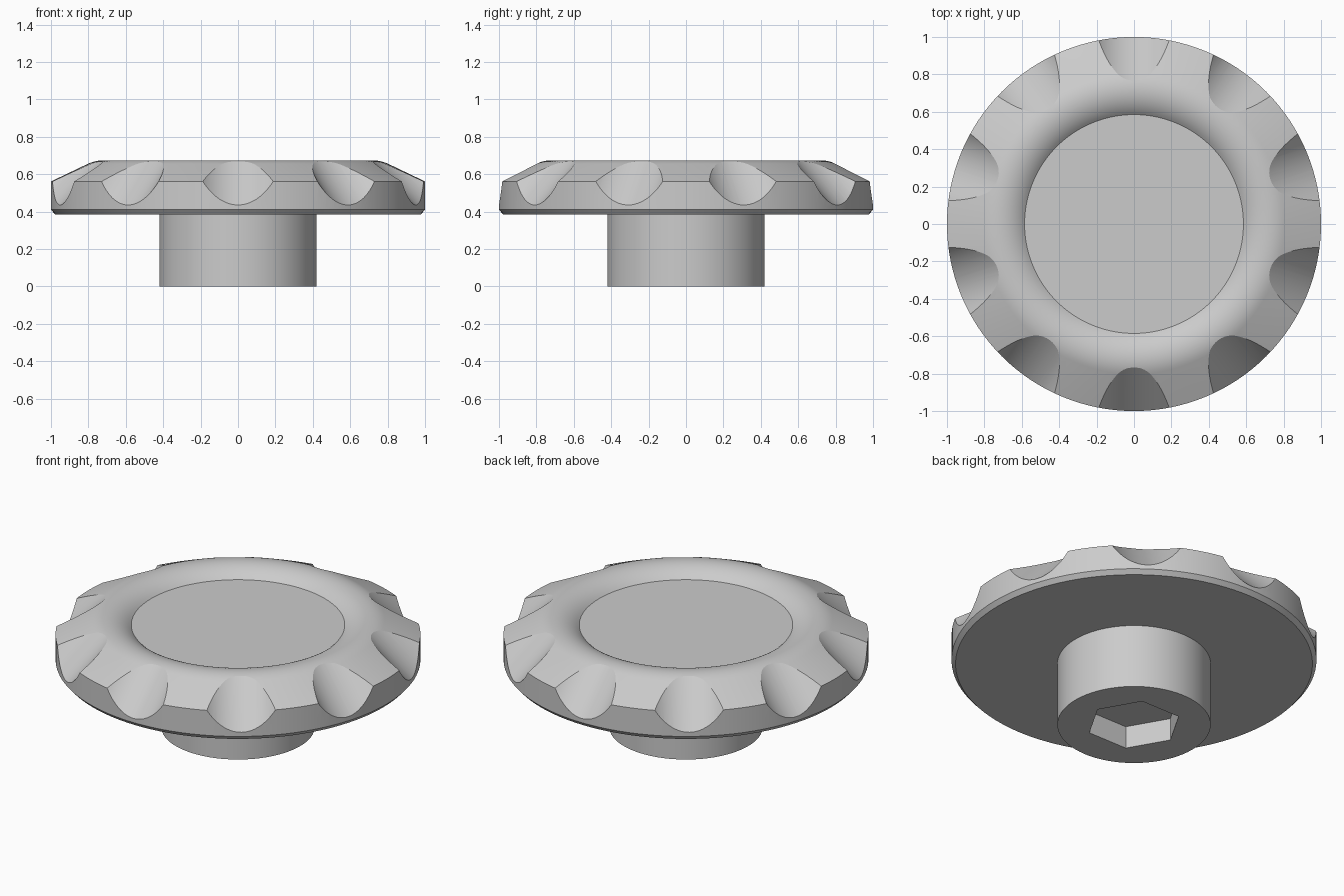
import bpy, bmesh, math
from mathutils import Matrix, Vector

if "Cube" in bpy.data.objects:
    bpy.data.objects.remove(bpy.data.objects["Cube"])

SEG = 128
NOTCHES = 10


def make_object(name, bm):
    bmesh.ops.recalc_face_normals(bm, faces=bm.faces)
    mesh = bpy.data.meshes.new(name)
    bm.to_mesh(mesh)
    bm.free()
    obj = bpy.data.objects.new(name, mesh)
    bpy.context.collection.objects.link(obj)
    return obj


def lathe(name, profile):
    """Revolve (radius, z) points around z and cap both ends."""
    bm = bmesh.new()
    rings = []
    for r, z in profile:
        rings.append([bm.verts.new((r * math.cos(a), r * math.sin(a), z))
                      for a in (2 * math.pi * i / SEG for i in range(SEG))])
    for low, high in zip(rings, rings[1:]):
        for i in range(SEG):
            j = (i + 1) % SEG
            bm.faces.new((low[i], low[j], high[j], high[i]))
    bm.faces.new(rings[0][::-1])
    bm.faces.new(rings[-1])
    return make_object(name, bm)


def cut(target, cutter):
    """Subtract the cutter, then remove it."""
    cutter.hide_render = True
    mod = target.modifiers.new("cut", 'BOOLEAN')
    mod.operation = 'DIFFERENCE'
    mod.solver = 'EXACT'
    mod.object = cutter
    bpy.context.view_layer.objects.active = target
    bpy.ops.object.modifier_apply(modifier=mod.name)
    bpy.data.objects.remove(cutter)


# Knob body: stem, chamfered rim, sloped shoulder, rounded crest, sunken flat top
profile = [(0.42, 0), (0.42, 0.385), (0.978, 0.385), (1, 0.41), (1, 0.561)]
crest_r, crest_z, arc = 0.72, 0.674, 0.193
for k in range(15):
    t = math.radians(25.5 - k * (25.5 + 44.4) / 14)
    profile.append((crest_r + arc * math.sin(t), crest_z - arc * (1 - math.cos(t))))
knob = lathe("knob", profile)

# Finger notches: tilted cylinders around the rim
R = 0.27
bm = bmesh.new()
offset = R / math.sqrt(2)
for i in range(NOTCHES):
    place = (Matrix.Rotation(math.radians(18 + 36 * i), 4, 'Z')
             @ Matrix.Translation(Vector((1 + offset, 0, 0.435 + offset)))
             @ Matrix.Rotation(math.radians(-45), 4, 'Y'))
    bmesh.ops.create_cone(bm, cap_ends=True, segments=96, radius1=R, radius2=R,
                          depth=0.8, matrix=place)
cut(knob, make_object("notch_cutter", bm))

# Hexagonal socket in the underside of the stem
bm = bmesh.new()
bmesh.ops.create_cone(bm, cap_ends=True, segments=6, radius1=0.26, radius2=0.26, depth=0.27)
bmesh.ops.rotate(bm, verts=bm.verts, matrix=Matrix.Rotation(math.radians(30), 3, 'Z'))
# turn so that one corner points along x
corner = max(bm.verts, key=lambda v: v.co.x)
turn = -math.atan2(corner.co.y, corner.co.x)
bmesh.ops.rotate(bm, verts=bm.verts, matrix=Matrix.Rotation(turn, 3, 'Z'))
cut(knob, make_object("socket_cutter", bm))

# Single grey finish
grey = bpy.data.materials.new("light_grey")
grey.diffuse_color = (0.6, 0.6, 0.6, 1)
grey.use_nodes = True
grey.node_tree.nodes["Principled BSDF"].inputs["Base Color"].default_value = grey.diffuse_color
knob.data.materials.clear()
knob.data.materials.append(grey)

bpy.ops.object.select_all(action='DESELECT')
knob.select_set(True)
bpy.context.view_layer.objects.active = knob
bpy.ops.object.shade_smooth_by_angle(angle=math.radians(25))
